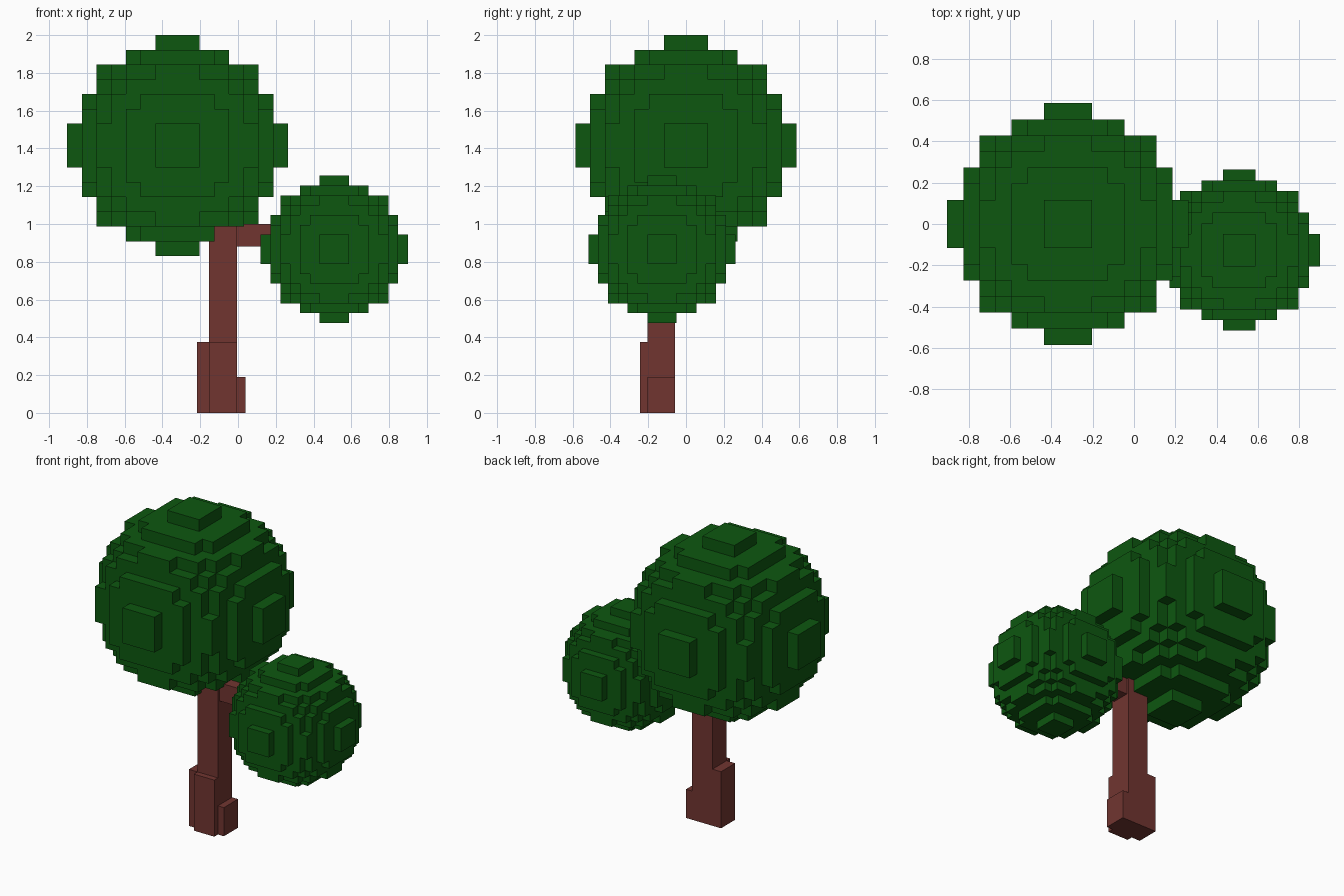
import bpy, bmesh
from mathutils import Vector

if "Cube" in bpy.data.objects:
    bpy.data.objects.remove(bpy.data.objects["Cube"])


def material(name, rgb):
    m = bpy.data.materials.new(name)
    m.diffuse_color = (*rgb, 1.0)
    m.use_nodes = True
    m.node_tree.nodes["Principled BSDF"].inputs["Base Color"].default_value = m.diffuse_color
    return m


GREEN = material("leaf green", (0.004, 0.096, 0.005))
BROWN = material("bark brown", (0.165, 0.036, 0.030))


def finish(name, bm, mat):
    me = bpy.data.meshes.new(name)
    bm.to_mesh(me)
    bm.free()
    me.materials.append(mat)
    ob = bpy.data.objects.new(name, me)
    bpy.context.collection.objects.link(ob)
    return ob


def box(name, x, y, z):
    """Box from (min, max) ranges on each axis."""
    bm = bmesh.new()
    bmesh.ops.create_cube(bm, size=1)
    for v in bm.verts:
        v.co = [r[0] + (c + 0.5) * (r[1] - r[0]) for c, r in zip(v.co, (x, y, z))]
    return finish(name, bm, BROWN)


def voxel_ball(name, centre, size, n=7, r2=51):
    """Ball of cubes, (2n+1) across; only the outward cube faces are built."""
    def inside(p):
        return sum(c * c for c in p) <= r2
    bm = bmesh.new()
    verts = {}

    def vert(p):
        key = tuple(round(c * 2) for c in p)
        if key not in verts:
            verts[key] = bm.verts.new(Vector(centre) + Vector(p) * size)
        return verts[key]

    span = range(-n, n + 1)
    for cell in ((i, j, k) for i in span for j in span for k in span):
        if not inside(cell):
            continue
        for axis in range(3):
            for s in (-1, 1):
                d = Vector((0, 0, 0))
                d[axis] = s
                if inside(Vector(cell) + d):
                    continue
                u, w = Vector((0, 0, 0)), Vector((0, 0, 0))
                u[(axis + 1) % 3] = 0.5
                w[(axis + 2) % 3] = 0.5 * s
                c = Vector(cell) + d * 0.5
                bm.faces.new([vert(c - u - w), vert(c + u - w),
                              vert(c + u + w), vert(c - u + w)])
    return finish(name, bm, GREEN)


# Foliage
voxel_ball("large_foliage", (-0.32, 0.0, 1.415), 0.078)
voxel_ball("small_foliage", (0.51, -0.127, 0.866), 0.052)

# Trunk, side branch and root blocks
DEPTH = (-0.205, -0.057)
box("trunk", (-0.154, -0.004), DEPTH, (0, 1.05))
box("branch", (-0.05, 0.45), (-0.19, -0.07), (0.88, 1.0))
box("left_root", (-0.217, -0.154), DEPTH, (0, 0.375))
box("front_root", (-0.154, -0.004), (-0.243, -0.205), (0, 0.375))
box("right_root", (-0.004, 0.04), DEPTH, (0, 0.19))
